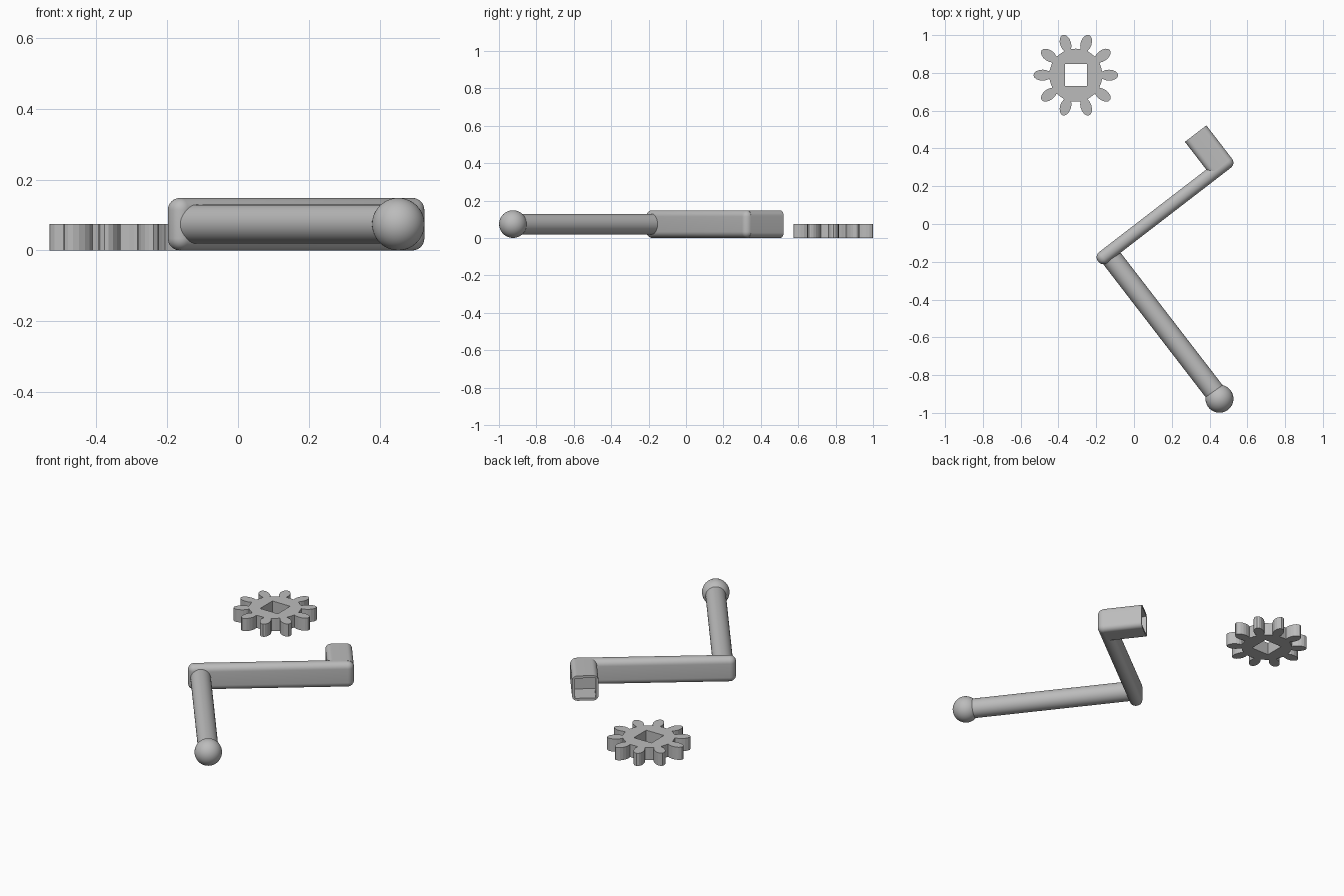
import bpy, bmesh, math
from mathutils import Matrix, Vector

if "Cube" in bpy.data.objects:
    bpy.data.objects.remove(bpy.data.objects["Cube"])

TURN = Matrix.Rotation(math.radians(37.6), 4, 'Z')   # crank axes: u along arm, n along socket
Z = 0.074                                            # crank mid height

grey = bpy.data.materials.new("plain grey")
grey.diffuse_color = (0.5, 0.5, 0.5, 1)
grey.use_nodes = True
grey.node_tree.nodes["Principled BSDF"].inputs["Base Color"].default_value = grey.diffuse_color


def finish(bm, name, smooth=True):
    bmesh.ops.recalc_face_normals(bm, faces=bm.faces)
    mesh = bpy.data.meshes.new(name)
    bm.to_mesh(mesh)
    bm.free()
    ob = bpy.data.objects.new(name, mesh)
    bpy.context.collection.objects.link(ob)
    mesh.materials.append(grey)
    if smooth:
        bpy.ops.object.select_all(action='DESELECT')
        bpy.context.view_layer.objects.active = ob
        ob.select_set(True)
        bpy.ops.object.shade_smooth_by_angle(angle=math.radians(30))
    return ob


def box(bm, u0, u1, n0, n1, z0, z1):
    m = (Matrix.Translation(((u0 + u1) / 2, (n0 + n1) / 2, (z0 + z1) / 2))
         @ Matrix.Diagonal((u1 - u0, n1 - n0, z1 - z0, 1)))
    bmesh.ops.create_cube(bm, size=1, matrix=m)


def bevel(bm, edges, r=0.034):
    bmesh.ops.bevel(bm, geom=edges, offset=r, segments=8, profile=0.5, affect='EDGES')


# Arm: bar rounded on every edge
bm = bmesh.new()
box(bm, -0.271, 0.622, -0.077, -0.005, 0, 0.148)
bevel(bm, bm.edges[:])
bm.transform(TURN)
finish(bm, "arm")

# Socket: rounded block with a square blind hole in its flat end
bm = bmesh.new()
box(bm, 0.479, 0.622, -0.041, 0.180, 0, 0.148)
end = max(bm.faces, key=lambda f: f.calc_center_median().y)
hole = bmesh.ops.inset_region(bm, faces=[end], thickness=0.021)
walls = bmesh.ops.extrude_discrete_faces(bm, faces=[end])["faces"]
for v in walls[0].verts:
    v.co.y -= 0.12
bm.normal_update()
long_edges = [e for e in bm.edges
              if abs(e.verts[0].co.y - e.verts[1].co.y) > 0.2]
bevel(bm, long_edges, 0.03)
bm.transform(TURN)
finish(bm, "socket")

# Handle: round rod from the arm's face to the ball
bm = bmesh.new()
start, stop = -0.070, -1.009
m = Matrix.Translation((-0.204, (start + stop) / 2, Z)) @ Matrix.Rotation(math.pi / 2, 4, 'X')
bmesh.ops.create_cone(bm, cap_ends=True, segments=48, radius1=0.055, radius2=0.055,
                      depth=start - stop, matrix=TURN @ m)
finish(bm, "handle")

# Ball knob
bm = bmesh.new()
bmesh.ops.create_uvsphere(bm, u_segments=48, v_segments=24, radius=0.074,
                          matrix=TURN @ Matrix.Translation((-0.206, -1.009, Z)))
finish(bm, "ball_knob")

# Gear: ten oval teeth round a disc, with a square hole
TEETH, ROOT = 10, 0.140
outline = []
for i in range(TEETH):
    a = i * math.tau / TEETH
    spin = Matrix.Rotation(a, 3, 'Z')
    for k in range(-6, 7):                            # oval tooth
        t = math.radians(138) * k / 6
        outline.append(spin @ Vector((0.176 + 0.048 * math.cos(t), 0.029 * math.sin(t), 0)))
    for d in (12, 18, 24):                            # disc rim between teeth
        b = a + math.radians(d)
        outline.append(Vector((ROOT * math.cos(b), ROOT * math.sin(b), 0)))
h = 0.058
square = [Vector(p) for p in ((-h, -h, 0), (-h, h, 0), (h, h, 0), (h, -h, 0))]

curve = bpy.data.curves.new("gear_profile", 'CURVE')
curve.dimensions = '2D'
curve.fill_mode = 'BOTH'
curve.extrude = 0.0375
for loop in (outline, square):
    s = curve.splines.new('POLY')
    s.points.add(len(loop) - 1)
    for p, co in zip(s.points, loop):
        p.co = (co.x, co.y, 0, 1)
    s.use_cyclic_u = True
profile = bpy.data.objects.new("gear_profile", curve)
bpy.context.collection.objects.link(profile)
bpy.context.view_layer.update()
bm = bmesh.new()
bm.from_mesh(profile.to_mesh())
bmesh.ops.remove_doubles(bm, verts=bm.verts, dist=1e-5)
bm.transform(Matrix.Translation((-0.308, 0.788, 0.0375)))
for f in bm.faces:
    f.smooth = False
    f.material_index = 0
bpy.data.objects.remove(profile)
finish(bm, "gear", smooth=False)
